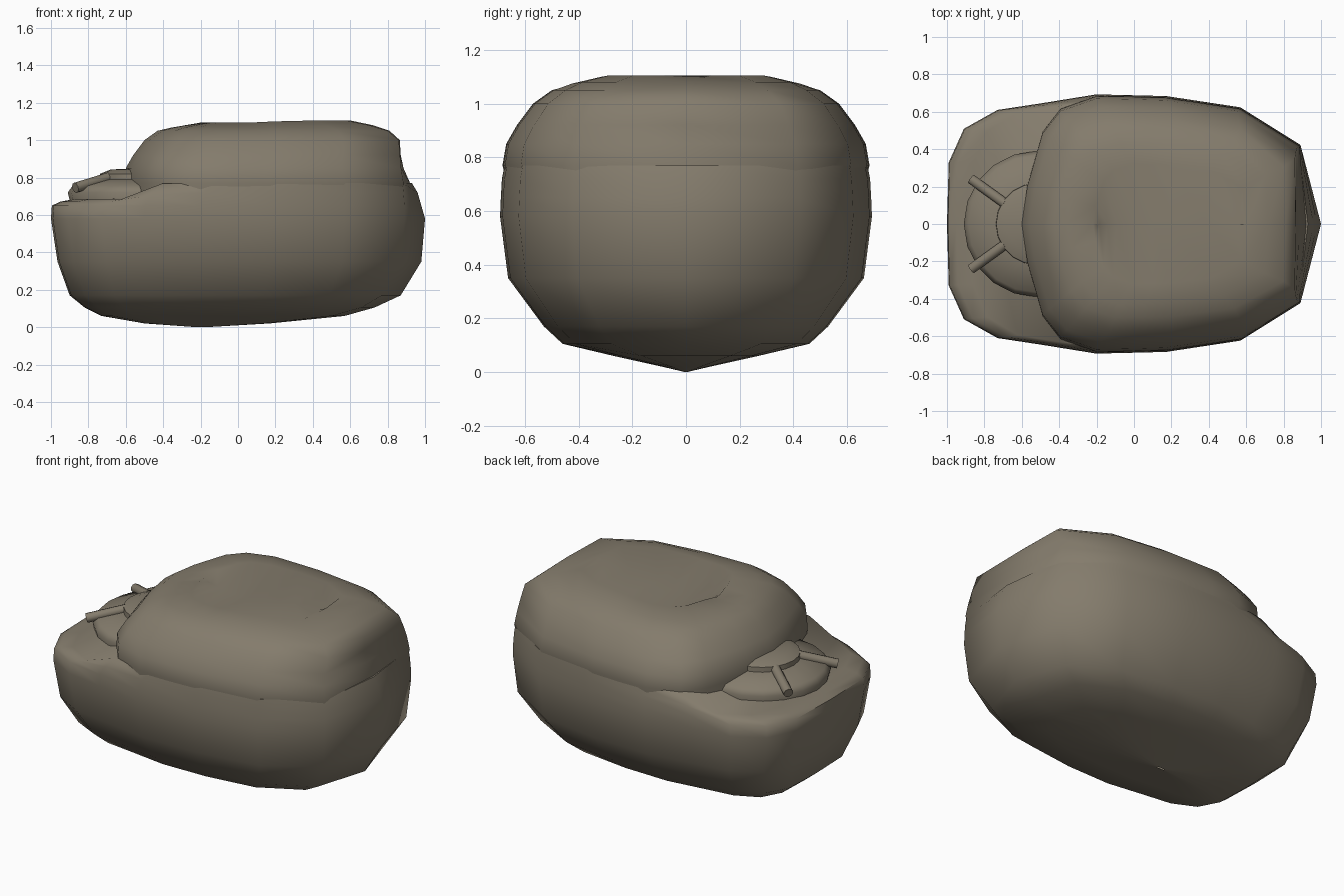
import bpy, bmesh, math
from mathutils import Vector

if "Cube" in bpy.data.objects:
    bpy.data.objects.remove(bpy.data.objects["Cube"])

mat = bpy.data.materials.new("olive_taupe")
mat.use_nodes = True
colour = (0.23, 0.2, 0.15, 1)
mat.diffuse_color = colour
mat.node_tree.nodes["Principled BSDF"].inputs["Base Color"].default_value = colour


def finish(name, bm, angle):
    bmesh.ops.remove_doubles(bm, verts=bm.verts, dist=0.0005)
    bmesh.ops.recalc_face_normals(bm, faces=bm.faces)
    mesh = bpy.data.meshes.new(name)
    bm.to_mesh(mesh)
    bm.free()
    mesh.materials.append(mat)
    ob = bpy.data.objects.new(name, mesh)
    bpy.context.collection.objects.link(ob)
    bpy.ops.object.select_all(action="DESELECT")
    ob.select_set(True)
    bpy.context.view_layer.objects.active = ob
    bpy.ops.object.shade_smooth_by_angle(angle=math.radians(angle))
    return ob


def stack(rings, close=True):
    """Bridge a list of closed point rings."""
    bm = bmesh.new()
    loops = [[bm.verts.new(p) for p in ring] for ring in rings]
    for a, b in zip(loops, loops[1:]):
        n = len(a)
        for i in range(n):
            j = (i + 1) % n
            bm.faces.new((a[i], a[j], b[j], b[i]))
    return bm


def plan_ring(plan, level, shape):
    """Mirrored plan outline at one level: height, nose, corner, tip, half width."""
    z, nose, corner, tip, half = level
    side = [(nose + t * (corner - nose), w * half) for t, w in plan]
    outline = side + [(tip, 0)] + [(x, -y) for x, y in reversed(side[1:])]
    return [shape(x, y, z) for x, y in outline]


def ramp(x, a, b):
    return min(1, max(0, (x - a) / (b - a)))


# Hull: wide rounded body with a shallow keel and a low deck at one end
def hull_shape(x, y, z):
    if z > 0.65:
        keep = 0.3 + 0.7 * ramp(x, -0.62, -0.4)
        z = 0.65 + (z - 0.65) * keep
    return Vector((x, y, z))


hull_plan = [(0, 0), (0.005, 0.475), (0.048, 0.735), (0.143, 0.88), (0.264, 0.93),
             (0.423, 1), (0.62, 0.987), (0.83, 0.9), (1, 0.61)]
hull_levels = [
    (0.0, -0.22, -0.17, -0.17, 0.005),
    (0.02, -0.5, 0.14, 0.17, 0.09),
    (0.06, -0.73, 0.5, 0.57, 0.27),
    (0.105, -0.82, 0.66, 0.73, 0.46),
    (0.17, -0.9, 0.77, 0.87, 0.53),
    (0.35, -0.965, 0.87, 0.98, 0.663),
    (0.58, -1, 0.89, 1, 0.693),
    (0.65, -0.995, 0.89, 0.98, 0.69),
    (0.72, -0.95, 0.885, 0.96, 0.686),
    (0.77, -0.87, 0.88, 0.93, 0.676),
    (0.77, -0.85, 0.86, 0.9, 0),
]
finish("hull", stack([plan_ring(hull_plan, l, hull_shape) for l in hull_levels]), 60)


# Cabin: raised upper body with two soft lobes and a valley along the roof
def cabin_shape(x, y, z):
    if z > 1.07:
        z -= 0.012 * (1 - ramp(x, 0.05, 0.3))
        if y == 0:
            z -= 0.05 * math.exp(-(x / 0.2) ** 2)
    return Vector((x, y, z))


cabin_plan = [(0, 0), (0.02, 0.3), (0.075, 0.72), (0.14, 0.9), (0.27, 1),
              (0.4, 0.995), (0.52, 0.987), (0.785, 0.9), (1, 0.61)]
cabin_levels = [
    (0.6, -0.6, 0.86, 0.9, 0.64),
    (0.77, -0.6, 0.885, 0.92, 0.684),
    (0.85, -0.6, 0.872, 0.885, 0.67),
    (0.92, -0.56, 0.866, 0.87, 0.63),
    (1.0, -0.5, 0.86, 0.865, 0.57),
    (1.05, -0.43, 0.8, 0.81, 0.5),
    (1.08, -0.36, 0.7, 0.72, 0.43),
    (1.105, -0.22, 0.58, 0.6, 0.32),
    (1.085, -0.2, 0.55, 0.58, 0),
]
finish("cabin", stack([plan_ring(cabin_plan, l, cabin_shape) for l in cabin_levels]), 60)


# Deck fittings: wide low dome with a smaller dome on top
def lathe(name, profile, centre_x, sides=20):
    rings = []
    for r, z in profile:
        angles = [2 * math.pi * i / sides for i in range(sides)]
        rings.append([(centre_x + r * math.cos(a), r * math.sin(a), z) for a in angles])
    return finish(name, stack(rings), 50)


lathe("lower_dome", [(0.37, 0.64), (0.39, 0.72), (0.365, 0.755), (0.2, 0.795), (0, 0.8)], -0.52)
lathe("upper_dome", [(0.22, 0.76), (0.217, 0.82), (0.16, 0.843), (0, 0.85)], -0.52)

# Radial ribs across the lower dome
for side, label in ((1, "back"), (-1, "front")):
    a = Vector((-0.87, 0.24 * side, 0.745))
    b = Vector((-0.69, 0.11 * side, 0.8))
    bm = bmesh.new()
    bmesh.ops.create_cone(bm, cap_ends=True, segments=10, radius1=0.028,
                          radius2=0.028, depth=(b - a).length)
    turn = (b - a).to_track_quat("Z", "Y")
    for v in bm.verts:
        v.co = turn @ v.co + (a + b) / 2
    finish(label + "_rib", bm, 40)
